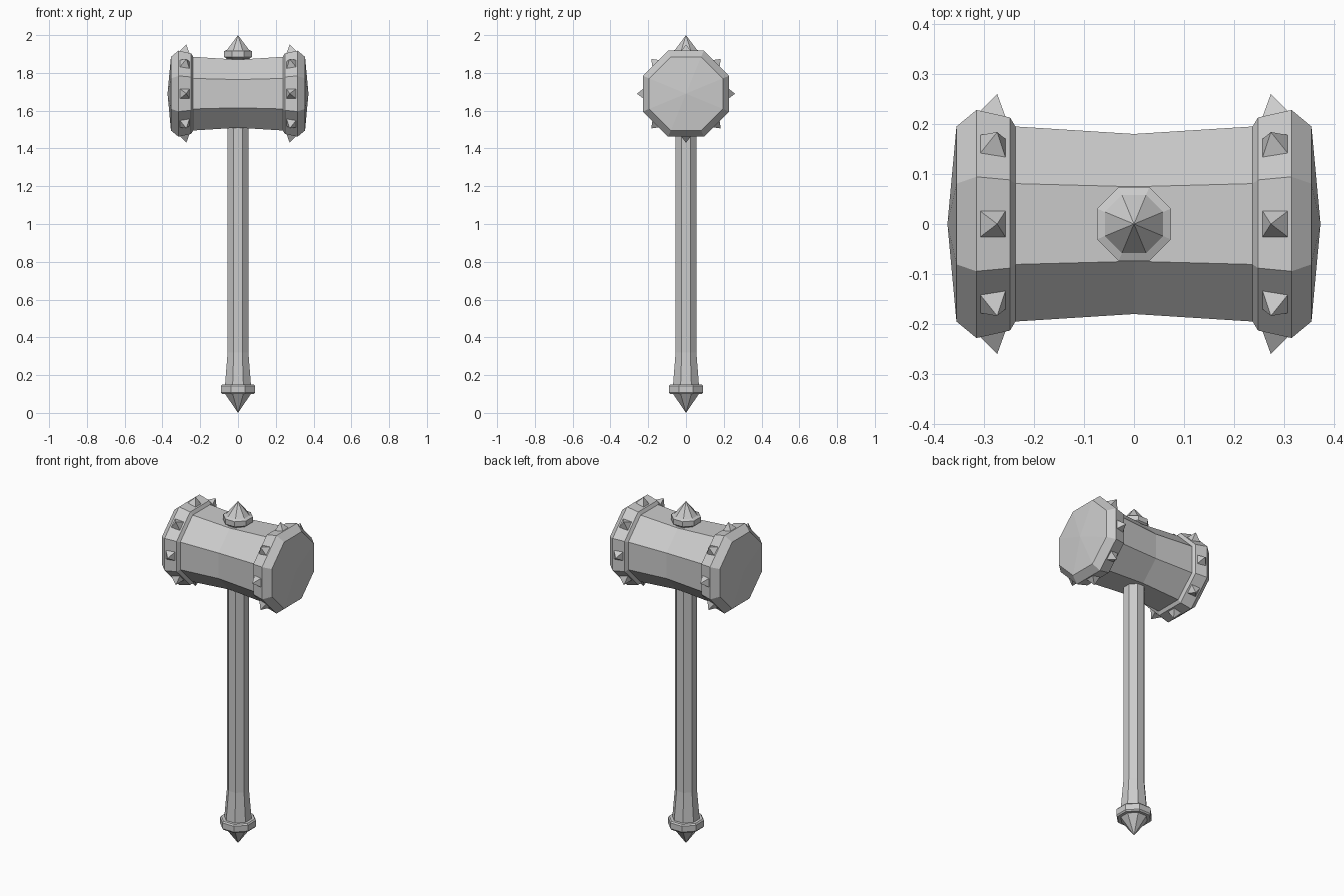
import bpy, bmesh
from math import pi, cos, sin
from mathutils import Vector

if "Cube" in bpy.data.objects:
    bpy.data.objects.remove(bpy.data.objects["Cube"])

HEAD_Z = 1.69
SIDES = 8
FLAT = cos(pi / SIDES)      # flat-distance to corner-radius ratio


def make_object(name, bm):
    bmesh.ops.recalc_face_normals(bm, faces=bm.faces)
    mesh = bpy.data.meshes.new(name)
    bm.to_mesh(mesh)
    bm.free()
    obj = bpy.data.objects.new(name, mesh)
    bpy.context.collection.objects.link(obj)
    return obj


def octagon_lathe(name, profile, along_x=False, z=0.0):
    """Eight-sided turned solid; profile = (flat distance, position on axis)."""
    bm = bmesh.new()
    rings = []
    for r, h in profile:
        ring = []
        for i in range(SIDES if r > 0 else 1):
            a = (i + 0.5) * 2 * pi / SIDES
            u, v = r / FLAT * cos(a), r / FLAT * sin(a)
            ring.append(bm.verts.new((h, u, v + z) if along_x else (u, v, h + z)))
        rings.append(ring)
    for a, b in zip(rings, rings[1:]):
        for i in range(SIDES):
            j = (i + 1) % SIDES
            if len(a) == 1:
                bm.faces.new((a[0], b[i], b[j]))
            elif len(b) == 1:
                bm.faces.new((a[i], a[j], b[0]))
            else:
                bm.faces.new((a[i], a[j], b[j], b[i]))
    for ring in (rings[0], rings[-1]):
        if len(ring) > 1:
            bm.faces.new(ring)
    return make_object(name, bm)


# Handle with flared foot
octagon_lathe("handle", [(0.07, 0.13), (0.055, 0.32), (0.055, 1.60)])

# Pommel ring and point
octagon_lathe("pommel", [(0, 0.0), (0.068, 0.10), (0.084, 0.10), (0.09, 0.108),
                         (0.09, 0.142), (0.084, 0.15), (0.06, 0.15)])

# Hammer head: waisted barrel, raised bands and shallow pointed faces
half = [(0.195, 0.237), (0.213, 0.248), (0.228, 0.315), (0.195, 0.355), (0, 0.373)]
head = [(r, -x) for r, x in reversed(half)] + [(0.18, 0)] + half
octagon_lathe("hammer_head", head, along_x=True, z=HEAD_Z)

# Finial on top of the head
octagon_lathe("finial", [(0.055, 1.85), (0.06, 1.875), (0.074, 1.885), (0.074, 1.915),
                         (0.058, 1.922), (0, 2.0)])

# Pyramid studs on each flat of both bands, square to the sloping band
for side, label in ((-1, "left"), (1, "right")):
    bm = bmesh.new()
    for i in range(SIDES):
        a = i * 2 * pi / SIDES
        out = Vector((0, cos(a), sin(a)))
        across = Vector((0, -sin(a), cos(a)))
        along = (Vector((side, 0, 0)) + out * 0.22).normalized()
        normal = (out - Vector((side, 0, 0)) * 0.22).normalized()
        base = Vector((side * 0.283, 0, HEAD_Z)) + out * 0.217
        corners = [bm.verts.new(base + along * p * 0.028 + across * q * 0.028)
                   for p, q in ((-1, -1), (1, -1), (1, 1), (-1, 1))]
        tip = bm.verts.new(base + normal * 0.044)
        bm.faces.new(corners)
        for k in range(4):
            bm.faces.new((corners[k], corners[(k + 1) % 4], tip))
    make_object("studs_" + label, bm)
